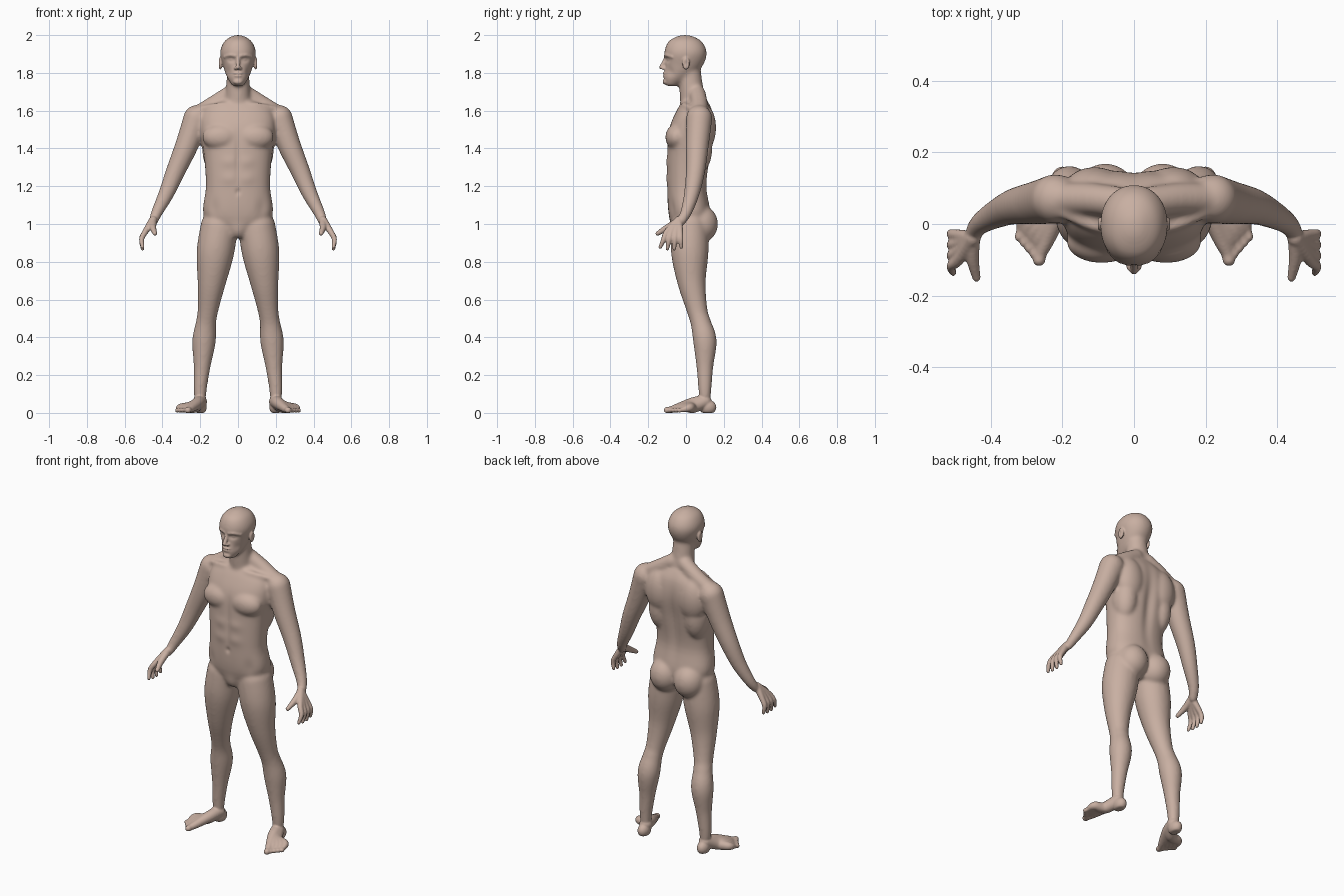
import bpy, bmesh, math
from mathutils import Vector, Matrix

cube = bpy.data.objects.get("Cube")
if cube:
    bpy.data.objects.remove(cube)

skin = bpy.data.materials.new("skin")
skin.use_nodes = True
skin.diffuse_color = (0.58, 0.43, 0.36, 1)
skin.node_tree.nodes["Principled BSDF"].inputs["Base Color"].default_value = skin.diffuse_color


def spline(rows, steps):
    """Smooth curve through rows of numbers."""
    rows = [Vector(row) for row in rows]
    last = len(rows) - 1
    points = []
    for i in range(last):
        before, start, end, after = (rows[min(max(i + k, 0), last)] for k in (-1, 0, 1, 2))
        for step in range(steps):
            t = step / steps
            rise = (end - before) / 2
            fall = (after - start) / 2
            gap = end - start
            points.append(start + rise * t + (gap * 3 - rise * 2 - fall) * t ** 2
                          + (rise + fall - gap * 2) * t ** 3)
    return points + [rows[last]]


def loft(bm, rows, power, sides=32):
    """Skin level, symmetrical, rounded sections given as z, half width, front y, back y."""
    rings = []
    for z, width, front, back in spline(rows, 5):
        ring = []
        for k in range(sides):
            angle = math.tau * k / sides
            across, along = (math.copysign(abs(f) ** (2 / power), f)
                             for f in (math.cos(angle), math.sin(angle)))
            y = (front + back) / 2 + (back - front) / 2 * along
            ring.append(bm.verts.new((width * across, y, z)))
        rings.append(ring)
    for lower, upper in zip(rings, rings[1:]):
        for k in range(sides):
            n = (k + 1) % sides
            bm.faces.new((lower[k], lower[n], upper[n], upper[k]))
    bm.faces.new(rings[0])
    bm.faces.new(rings[-1])


def blob(bm, centre, radii):
    matrix = Matrix.Translation(centre) @ Matrix.Diagonal((*radii, 1))
    bmesh.ops.create_icosphere(bm, subdivisions=3, radius=1, matrix=matrix)


def chain(bm, *points):
    """Tapering round limb through points given as x, y, z, radius."""
    for x, y, z, radius in spline(points, 8):
        blob(bm, (x, y, z), (radius, radius, radius))


def mirror(bm):
    copy = bmesh.ops.duplicate(bm, geom=bm.verts[:] + bm.edges[:] + bm.faces[:])["geom"]
    verts = [item for item in copy if isinstance(item, bmesh.types.BMVert)]
    bmesh.ops.scale(bm, vec=(-1, 1, 1), verts=verts)


def push(mesh, centre, reach, move):
    """Soft sculpt stroke, applied to both sides."""
    for vert in mesh.vertices:
        place = (abs(vert.co.x), vert.co.y, vert.co.z)
        distance = sum(((p - c) / r) ** 2 for p, c, r in zip(place, centre, reach))
        if distance < 6:
            side = math.copysign(1, vert.co.x)
            vert.co += Vector((move[0] * side, move[1], move[2])) * math.exp(-distance)


def fuse(obj, bm, voxel, rounds):
    """Merge overlapping pieces into one soft skin."""
    bmesh.ops.recalc_face_normals(bm, faces=bm.faces)
    bm.to_mesh(obj.data)
    bm.free()
    remesh = obj.modifiers.new("fuse", 'REMESH')
    remesh.mode = 'VOXEL'
    remesh.voxel_size = voxel
    soften = obj.modifiers.new("soften", 'SMOOTH')
    soften.iterations = rounds
    for name in ("fuse", "soften"):
        bpy.ops.object.modifier_apply(modifier=name)


body = bpy.data.objects.new("body", bpy.data.meshes.new("body"))
bpy.context.collection.objects.link(body)
bpy.context.view_layer.objects.active = body
body.select_set(True)
bm = bmesh.new()

# Leg from hip to ankle
chain(bm, (.1, .02, .98, .1), (.12, .02, .85, .1), (.14, .03, .69, .075), (.16, .06, .54, .055),
      (.17, .08, .47, .055), (.18, .1, .38, .063), (.19, .1, .25, .046), (.2, .1, .13, .036), (.2, .1, .06, .03))
# Arm from shoulder to wrist
chain(bm, (.22, .07, 1.56, .07), (.27, .06, 1.42, .062), (.33, .05, 1.28, .052), (.38, .03, 1.16, .042),
      (.43, 0, 1.06, .031), (.45, -.03, 1.01, .025))
# Neck slope and collar bone
chain(bm, (.04, .06, 1.69, .045), (.12, .07, 1.64, .045), (.2, .07, 1.59, .045))
chain(bm, (.02, -.01, 1.63, .015), (.1, -.01, 1.63, .015), (.2, .03, 1.61, .015))
# Chest muscle, shoulder blade, side of back, buttock
blob(bm, (.09, -.05, 1.46), (.1, .06, .07))
blob(bm, (.11, .09, 1.51), (.09, .07, .13))
blob(bm, (.12, .06, 1.4), (.07, .08, .14))
blob(bm, (.08, .08, 1), (.09, .09, .1))
mirror(bm)

# Trunk, neck and head
loft(bm, [(.93, .06, -.05, .08), (1.04, .18, -.09, .13), (1.2, .17, -.1, .11), (1.36, .18, -.1, .13),
          (1.5, .2, -.09, .15), (1.6, .18, -.05, .14), (1.66, .08, -.01, .11)], 2.4)
chain(bm, (0, .04, 1.62, .07), (0, .03, 1.7, .065), (0, .02, 1.8, .06))
loft(bm, [(1.73, .03, -.11, -.05), (1.78, .06, -.12, .03), (1.84, .08, -.11, .09), (1.91, .095, -.115, .11),
          (1.97, .07, -.09, .08), (2, .02, -.03, .02)], 2.1)
fuse(body, bm, .008, 14)

# Broad sculpting: spine, belly line, navel, ribs and waist muscles, groin
push(body.data, (0, .14, 1.36), (.03, .06, .2), (0, -.014, 0))
push(body.data, (0, -.11, 1.36), (.015, .04, .13), (0, .007, 0))
push(body.data, (0, -.11, 1.17), (.012, .03, .015), (0, .01, 0))
for z in (1.24, 1.33):
    push(body.data, (.05, -.11, z), (.04, .04, .03), (0, -.005, 0))
push(body.data, (.13, -.09, 1.08), (.03, .04, .05), (0, .008, 0))
push(body.data, (0, -.08, .96), (.04, .05, .04), (0, -.01, -.01))

# Hand: four fingers fanning from the wrist, then the thumb
bm = bmesh.new()
for i in range(4):
    knuckle = -.1 + .023 * i
    tip = -.136 + .037 * i
    low = .865 + .008 * abs(i - 1.5)
    chain(bm, (.45, -.04, 1.02, .022), (.49, knuckle, .96, .016),
          (.51, (knuckle + tip) / 2, .92, .014), (.505, tip, low, .01))
chain(bm, (.45, -.05, 1.01, .02), (.45, -.1, .98, .018), (.44, -.15, .95, .012))

# Foot: five rays from ankle to toe tip, then the heel
for i in range(5):
    x = .265 + .014 * i
    y = -.1 + .016 * i
    toe = .013 if i else .018
    chain(bm, (.2, .1, .06, .036), (.215 + .006 * i, .035, .05 - .005 * i, .032),
          (x - .02, y + .055, .027, .023), (x - .005, y + .02, .017, toe), (x, y, .014, toe))
blob(bm, (.2, .115, .03), (.034, .046, .04))

# Ear, nostril and brow
blob(bm, (.094, 0, 1.85), (.011, .02, .034))
blob(bm, (.013, -.12, 1.824), (.009, .012, .008))
chain(bm, (.014, -.107, 1.89, .011), (.042, -.097, 1.893, .011), (.068, -.072, 1.885, .01))
mirror(bm)

# Nose, lips and chin
chain(bm, (0, -.108, 1.88, .009), (0, -.12, 1.85, .011), (0, -.13, 1.83, .012))
blob(bm, (0, -.114, 1.797), (.026, .011, .006))
blob(bm, (0, -.113, 1.785), (.022, .011, .006))
blob(bm, (0, -.108, 1.753), (.026, .016, .015))

# Flatten the soles and merge everything
bm.from_mesh(body.data)
for vert in bm.verts:
    vert.co.z = max(vert.co.z, 0)
fuse(body, bm, .005, 4)

# Fine sculpting: eye socket, eyeball, mouth line, ear hollow, cheek
push(body.data, (.036, -.105, 1.87), (.02, .04, .013), (0, .013, 0))
push(body.data, (.037, -.095, 1.87), (.012, .03, .008), (0, -.007, 0))
push(body.data, (0, -.12, 1.791), (.024, .03, .004), (0, .004, 0))
push(body.data, (.105, 0, 1.85), (.012, .01, .016), (-.007, 0, 0))
push(body.data, (.05, -.08, 1.805), (.02, .03, .025), (-.004, .005, 0))

# Finish
body.data.materials.clear()
body.data.materials.append(skin)
bpy.ops.object.shade_smooth()
